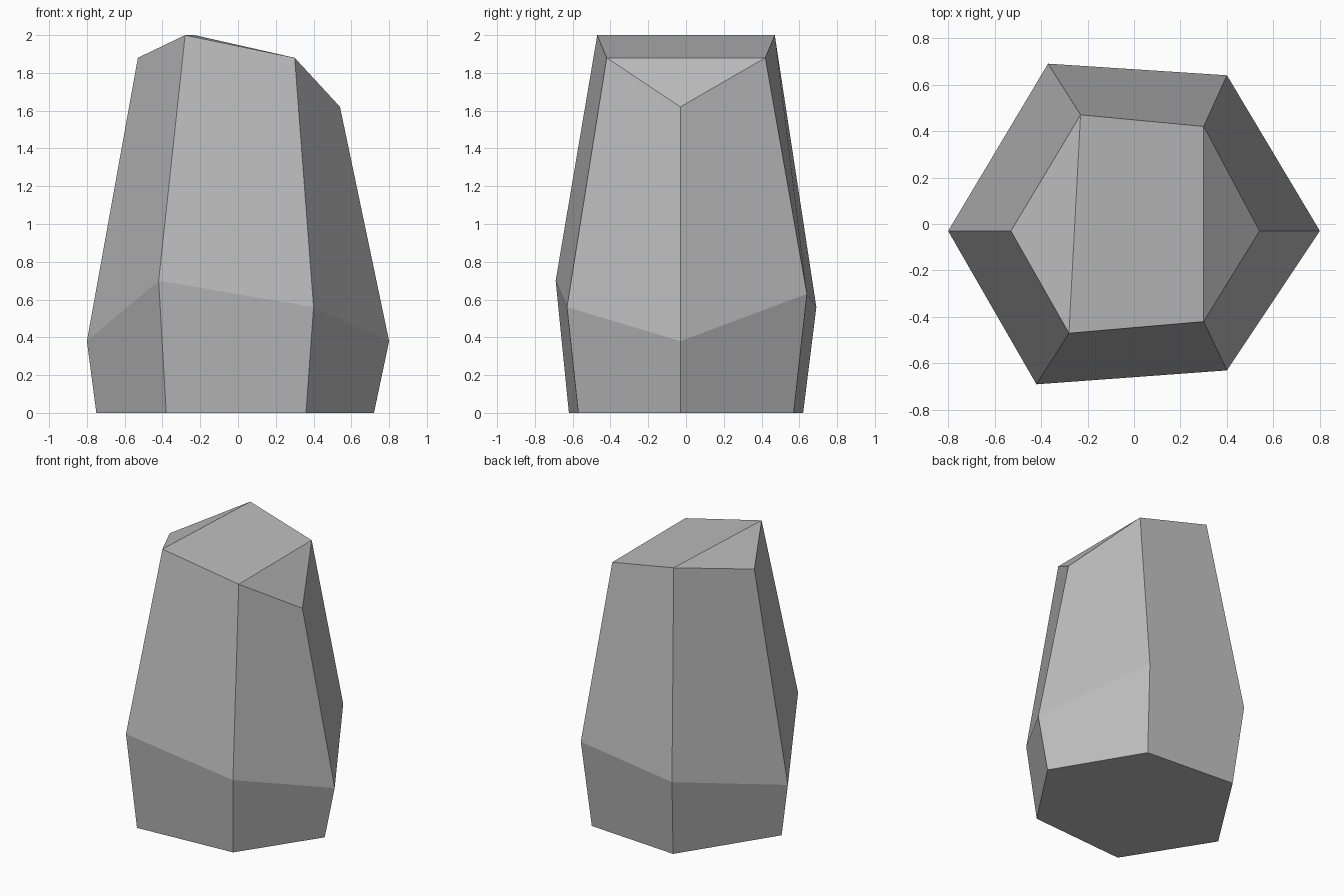
import bpy
import bmesh

# Remove the default object only
default_cube = bpy.data.objects.get("Cube")
if default_cube:
    bpy.data.objects.remove(default_cube, do_unlink=True)


def make_material(name, colour):
    material = bpy.data.materials.new(name)
    material.use_nodes = True
    material.diffuse_color = colour
    shader = next(n for n in material.node_tree.nodes if n.type == "BSDF_PRINCIPLED")
    shader.inputs["Base Color"].default_value = colour
    return material


def add_ring(bm, points):
    return [bm.verts.new(point) for point in points]


def bridge_rings(bm, lower, upper):
    count = len(lower)
    for i in range(count):
        j = (i + 1) % count
        bm.faces.new((lower[i], lower[j], upper[j], upper[i]))


# Six-sided outlines, counter-clockwise from the left corner (+x)
base_outline = [(0.72, -0.03, 0), (0.36, 0.57, 0), (-0.33, 0.62, 0),
                (-0.75, -0.03, 0), (-0.38, -0.62, 0), (0.36, -0.57, 0)]
waist_outline = [(0.80, -0.03, 0.38), (0.40, 0.64, 0.63), (-0.37, 0.69, 0.56),
                 (-0.80, -0.03, 0.38), (-0.42, -0.69, 0.70), (0.40, -0.63, 0.56)]
crown_outline = [(0.54, -0.03, 1.62), (0.30, 0.42, 1.88), (-0.23, 0.47, 2.0),
                 (-0.53, -0.03, 1.88), (-0.28, -0.47, 2.0), (0.30, -0.42, 1.88)]

# Flared foot and tapering upper sides
bm = bmesh.new()
base, waist, crown = [add_ring(bm, outline) for outline in
                      (base_outline, waist_outline, crown_outline)]
bridge_rings(bm, base, waist)
bridge_rings(bm, waist, crown)

# Flat underside
bm.faces.new(base[::-1])

# Crown: a sloping slab with a chipped corner at each side
left, back_left, back_right, right, front_right, front_left = crown
bm.faces.new((front_left, left, back_left))
bm.faces.new((front_right, front_left, back_left, back_right))
bm.faces.new((right, front_right, back_right))
bmesh.ops.recalc_face_normals(bm, faces=bm.faces)

mesh = bpy.data.meshes.new("rock_pillar")
bm.to_mesh(mesh)
bm.free()
mesh.materials.append(make_material("stone_grey", (0.5, 0.5, 0.5, 1.0)))
rock = bpy.data.objects.new("rock_pillar", mesh)
bpy.context.collection.objects.link(rock)
